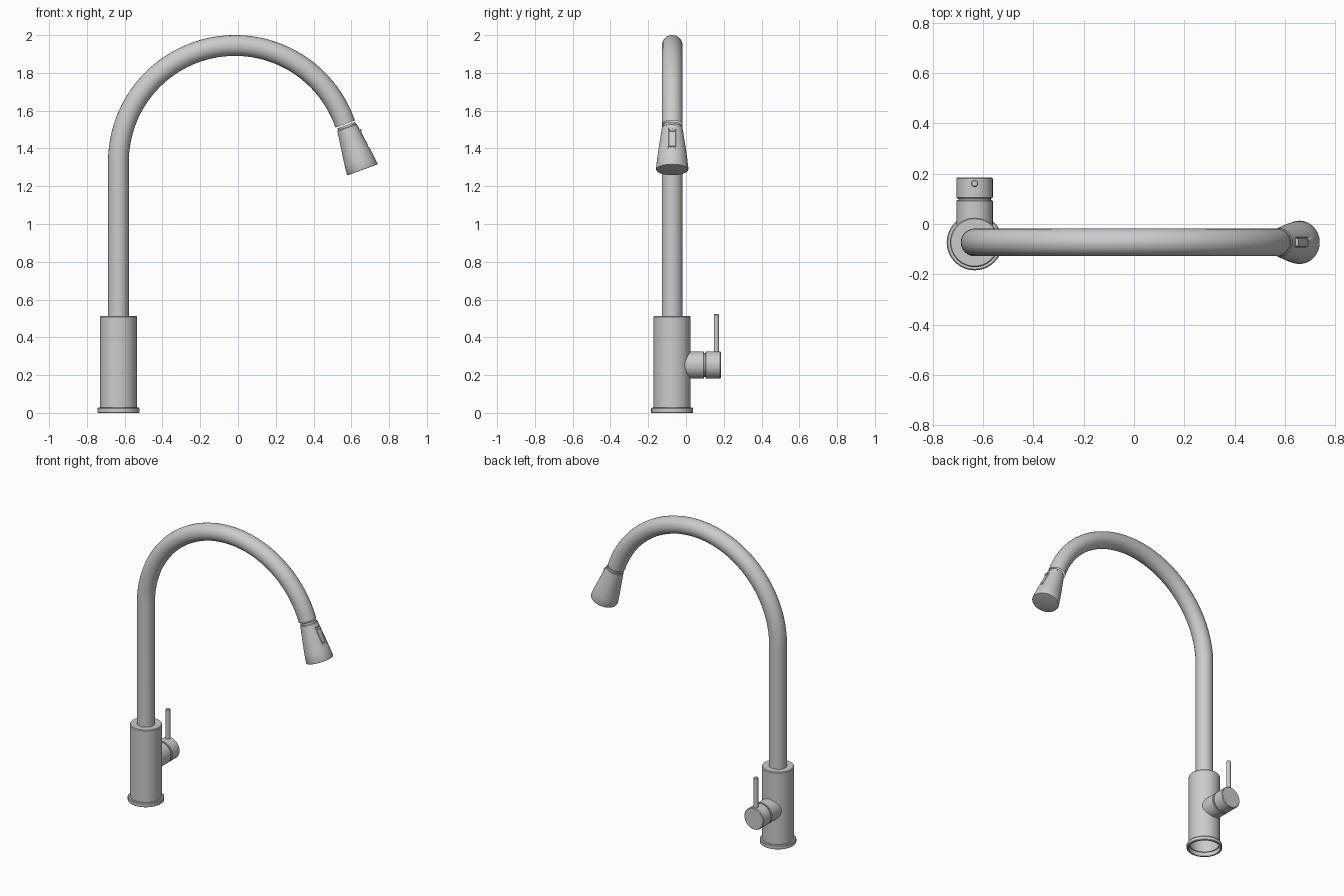
import bpy, bmesh, math
from mathutils import Matrix, Vector

if "Cube" in bpy.data.objects:
    bpy.data.objects.remove(bpy.data.objects["Cube"])

CX, CY = -0.633, -0.073      # axis of the column
SEG = 64


def finish(ob, angle=35):
    bpy.ops.object.select_all(action='DESELECT')
    bpy.context.view_layer.objects.active = ob
    ob.select_set(True)
    bpy.ops.object.shade_smooth_by_angle(angle=math.radians(angle))
    return ob


def add_mesh(name, bm, matrix):
    bmesh.ops.recalc_face_normals(bm, faces=bm.faces)
    me = bpy.data.meshes.new(name)
    bm.to_mesh(me)
    bm.free()
    ob = bpy.data.objects.new(name, me)
    bpy.context.collection.objects.link(ob)
    ob.matrix_world = matrix
    return ob


def lathe(name, profile, matrix, closed=False, seg=SEG):
    """Spin (radius, height) points round local z."""
    bm = bmesh.new()
    vs = [bm.verts.new((r, 0, z)) for r, z in profile]
    pairs = list(zip(vs, vs[1:])) + ([(vs[-1], vs[0])] if closed else [])
    edges = [bm.edges.new(p) for p in pairs]
    bmesh.ops.spin(bm, geom=vs + edges, cent=(0, 0, 0), axis=(0, 0, 1),
                   angle=2 * math.pi, steps=seg)
    bmesh.ops.remove_doubles(bm, verts=bm.verts, dist=1e-5)
    return finish(add_mesh(name, bm, matrix))


def box(name, size, matrix, bevel):
    bm = bmesh.new()
    bmesh.ops.create_cube(bm, size=1, matrix=Matrix.Diagonal((*size, 1)))
    bmesh.ops.bevel(bm, geom=bm.edges[:], offset=bevel, segments=3,
                    affect='EDGES', profile=0.5)
    return finish(add_mesh(name, bm, matrix))


def place(x, y, z):
    return Matrix.Translation((x, y, z))


# Base ring and column, open underneath
base = place(CX, CY, 0)
lathe("base_ring", [(0.098, 0), (0.108, 0), (0.111, 0.003), (0.111, 0.023),
                    (0.107, 0.028), (0.098, 0.028)], base, closed=True)
lathe("column", [(0.092, 0.028), (0.098, 0.028), (0.098, 0.508), (0.094, 0.513),
                 (0.054, 0.513), (0.054, 0.503), (0.092, 0.503)], base, closed=True)

# Swan-neck pipe
R, ZC, END = 0.617, 1.328, math.radians(19)
path = [Vector((CX, CY, 0.505))]
N = 72
for i in range(N + 1):
    a = math.pi + (END - math.pi) * i / N
    path.append(Vector((CX + R + R * math.cos(a), CY, ZC + R * math.sin(a))))
cu = bpy.data.curves.new("neck_pipe", 'CURVE')
cu.dimensions = '3D'
cu.bevel_depth = 0.055
cu.bevel_resolution = 10
sp = cu.splines.new('POLY')
sp.points.add(len(path) - 1)
for p, co in zip(sp.points, path):
    p.co = (*co, 1)
pipe = bpy.data.objects.new("neck_pipe", cu)
bpy.context.collection.objects.link(pipe)
bpy.ops.object.select_all(action='DESELECT')
bpy.context.view_layer.objects.active = pipe
pipe.select_set(True)
bpy.ops.object.convert(target='MESH')
finish(bpy.context.view_layer.objects.active)

# Flared spray head: local z runs down the spout
head_m = place(0.577, CY, 1.512) @ Matrix.Rotation(math.radians(160), 4, 'Y')
head = lathe("spray_head", [(0, 0), (0.052, 0), (0.055, 0.003), (0.063, 0.06),
                            (0.072, 0.12), (0.080, 0.18), (0.086, 0.234),
                            (0.084, 0.239), (0.080, 0.240), (0, 0.240)], head_m)
lathe("head_joint", [(0.0, -0.012), (0.05, -0.012), (0.05, 0.004), (0, 0.004)], head_m)


def on_head(t, lift=0.0):
    """Frame on the outer wall of the head, t along its axis."""
    tilt = math.radians(-7.6)
    r = 0.055 + 0.138 * t
    return head_m @ place(-r - lift, 0, t) @ Matrix.Rotation(tilt, 4, 'Y')


# Recessed slot with rocker button
cutter = box("slot_cutter", (0.016, 0.042, 0.108), on_head(0.083), 0.006)
cutter.hide_render = True
cutter.hide_viewport = True
cut = head.modifiers.new("slot", 'BOOLEAN')
cut.object = cutter
cut.operation = 'DIFFERENCE'
cut.solver = 'EXACT'
box("spray_button", (0.012, 0.036, 0.100), on_head(0.083, -0.006), 0.004)
box("button_ridge", (0.014, 0.032, 0.014), on_head(0.040, 0.0), 0.004)

# Side valve along +y: fixed barrel, neck, turning cap
valve = place(CX, 0, 0.253) @ Matrix.Rotation(math.radians(-90), 4, 'X')
lathe("valve_barrel", [(0, -0.04), (0.072, -0.04), (0.072, 0.092),
                       (0.069, 0.095), (0, 0.095)], valve)
lathe("valve_neck", [(0, 0.09), (0.064, 0.09), (0.064, 0.108), (0, 0.108)], valve)
lathe("valve_cap", [(0, 0.102), (0.069, 0.102), (0.072, 0.105), (0.072, 0.181),
                    (0.068, 0.185), (0, 0.185)], valve)

# Lever rod
lathe("lever", [(0, 0.29), (0.014, 0.29), (0.014, 0.519), (0.011, 0.523), (0, 0.523)],
      place(CX, 0.161, 0), seg=32)
